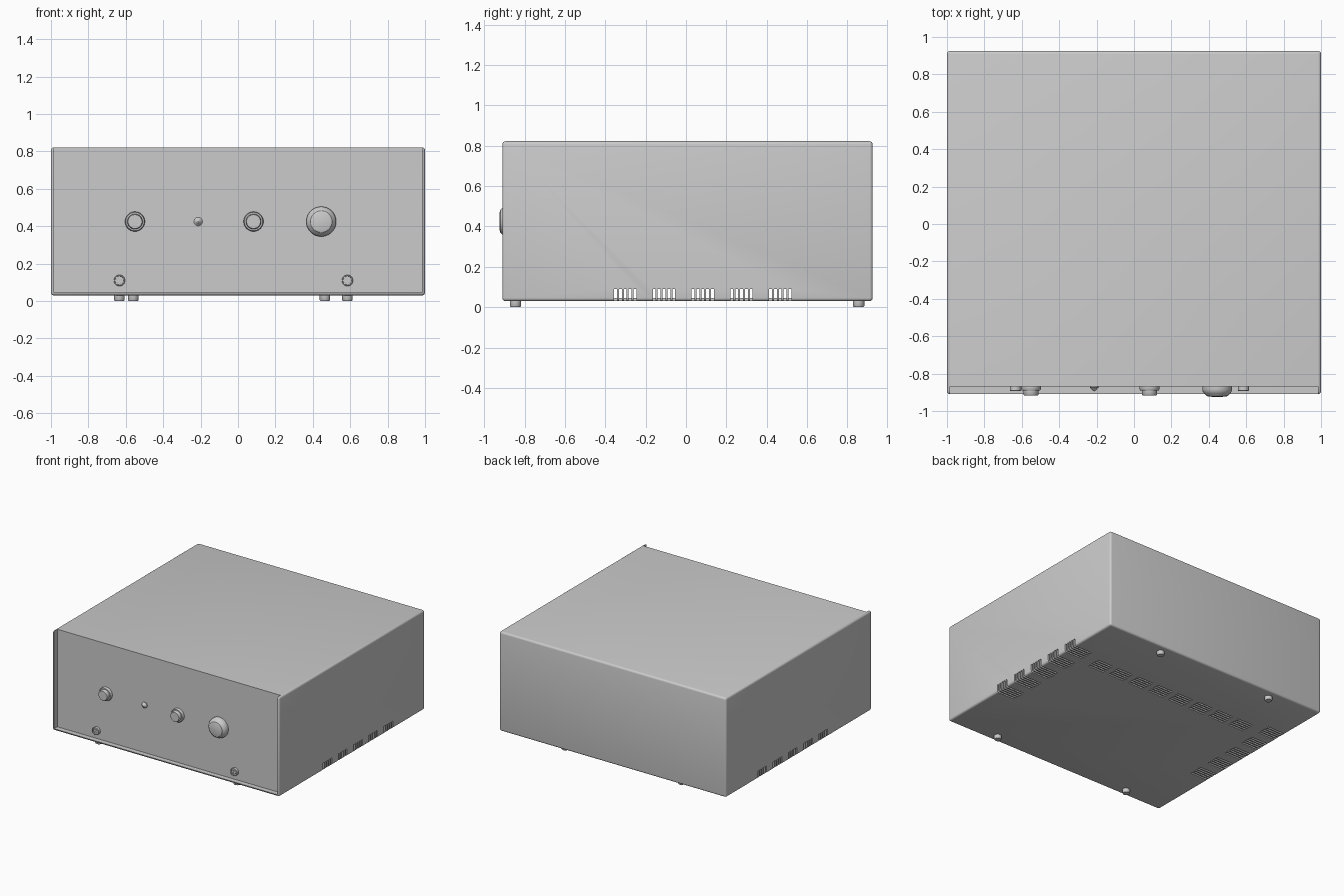
import bpy, bmesh, math
from mathutils import Matrix, Vector

if "Cube" in bpy.data.objects:
    bpy.data.objects.remove(bpy.data.objects["Cube"])

PANEL_Y = -0.87


def finish(name, bm, smooth=True):
    bmesh.ops.remove_doubles(bm, verts=bm.verts, dist=1e-5)
    bmesh.ops.recalc_face_normals(bm, faces=bm.faces)
    mesh = bpy.data.meshes.new(name)
    bm.to_mesh(mesh)
    bm.free()
    ob = bpy.data.objects.new(name, mesh)
    bpy.context.collection.objects.link(ob)
    bpy.ops.object.select_all(action='DESELECT')
    ob.select_set(True)
    bpy.context.view_layer.objects.active = ob
    if smooth:
        bpy.ops.object.shade_smooth_by_angle(angle=math.radians(35))
    return ob


def add_box(bm, lo, hi):
    lo, hi = Vector(lo), Vector(hi)
    size = hi - lo
    m = Matrix.Translation((lo + hi) / 2) @ Matrix.Diagonal((*size, 1))
    return bmesh.ops.create_cube(bm, size=1, matrix=m)['verts']


def lathe(name, profile, origin, forward=True, segs=40):
    """Revolve (radius, depth) points; depth runs to -y, or to -z for feet."""
    bm = bmesh.new()
    rings = []
    for r, d in profile:
        ring = []
        for i in range(segs):
            a = 2 * math.pi * i / segs
            u, v = r * math.cos(a), r * math.sin(a)
            ring.append(bm.verts.new((u, -d, v) if forward else (u, v, -d)))
        rings.append(ring)
    for a, b in zip(rings, rings[1:]):
        for i in range(segs):
            j = (i + 1) % segs
            bm.faces.new((a[i], a[j], b[j], b[i]))
    bm.faces.new(rings[0])
    bm.faces.new(rings[-1])
    ob = finish(name, bm)
    ob.location = origin
    return ob


def cut(target, cutter):
    mod = target.modifiers.new("cut", 'BOOLEAN')
    mod.operation = 'DIFFERENCE'
    mod.solver = 'EXACT'
    mod.object = cutter
    cutter.hide_render = True
    bpy.ops.object.select_all(action='DESELECT')
    bpy.context.view_layer.objects.active = target
    target.select_set(True)
    bpy.ops.object.modifier_apply(modifier=mod.name)
    bpy.data.objects.remove(cutter)


# Sheet metal case with rounded edges
bm = bmesh.new()
add_box(bm, (-1, -0.91, 0.03), (1, 0.925, 0.822))
bmesh.ops.bevel(bm, geom=bm.edges[:], offset=0.016, segments=4, profile=0.5,
                affect='EDGES')
case = finish("case", bm, smooth=False)

# Hollow inside, open at the front
bm = bmesh.new()
add_box(bm, (-0.984, -1.1, 0.045), (0.984, 0.909, 0.806))
cut(case, finish("cavity_cutter", bm, smooth=False))

# Top sheet stops at the front panel, the sides and bottom run past it
bm = bmesh.new()
add_box(bm, (-0.984, -1.1, 0.6), (0.984, PANEL_Y, 1.0))
cut(case, finish("top_edge_cutter", bm, smooth=False))

# Vent slots: wrapped round both lower side edges, and a row underneath
bm = bmesh.new()


def slot_group(x0, x1, yc, top):
    for k in range(-2, 3):
        y = yc + k * 0.024
        add_box(bm, (x0, y - 0.007, -0.05), (x1, y + 0.007, top))


for i in range(5):
    yc = -0.301 + 0.192 * i
    slot_group(0.84, 1.05, yc, 0.09)
    slot_group(-1.05, -0.84, yc, 0.09)
for i in range(8):
    xc = -0.665 + 0.19 * i
    slot_group(xc - 0.07, xc + 0.07, 0.415, 0.09)
cut(case, finish("vent_cutter", bm, smooth=False))
bpy.ops.object.shade_smooth_by_angle(angle=math.radians(35))

# Recessed front panel
bm = bmesh.new()
add_box(bm, (-0.984, PANEL_Y, 0.045), (0.984, PANEL_Y + 0.015, 0.806))
finish("front_panel", bm, smooth=False)

# Two stepped knobs
for name, x in (("left_knob", -0.551), ("middle_knob", 0.083)):
    lathe(name, [(0.053, 0), (0.053, 0.014), (0.049, 0.02), (0.041, 0.021),
                 (0.04, 0.042), (0.037, 0.046), (0.001, 0.046)],
          (x, PANEL_Y, 0.425))

# Large domed volume knob
lathe("volume_knob", [(0.08, 0), (0.08, 0.014), (0.077, 0.026), (0.07, 0.037),
                      (0.06, 0.045), (0.058, 0.049), (0.045, 0.053),
                      (0.001, 0.055)], (0.445, PANEL_Y, 0.425), segs=56)

# Pointed indicator lamp in its bezel
lathe("indicator_lamp", [(0.023, 0), (0.023, 0.005), (0.016, 0.01),
                         (0.012, 0.017), (0.001, 0.025)],
      (-0.213, PANEL_Y, 0.425), segs=24)

# Round sockets with four pins
for side, x in (("left", -0.634), ("right", 0.585)):
    lathe(side + "_socket", [(0.03, 0), (0.03, 0.02), (0.028, 0.022),
                             (0.024, 0.022), (0.023, 0.014), (0.001, 0.014)],
          (x, PANEL_Y, 0.11), segs=32)
    for i in range(4):
        a = math.pi / 4 + i * math.pi / 2
        lathe(f"{side}_socket_pin_{i + 1}",
              [(0.004, 0.012), (0.004, 0.02), (0.001, 0.021)],
              (x + 0.012 * math.cos(a), PANEL_Y, 0.11 + 0.012 * math.sin(a)),
              segs=10)

# Feet
for i, (x, y) in enumerate(((-0.634, -0.845), (0.585, -0.845),
                            (-0.56, 0.855), (0.465, 0.855))):
    lathe(f"foot_{i + 1}", [(0.028, 0), (0.028, 0.026), (0.024, 0.032),
                            (0.001, 0.032)], (x, y, 0.032),
          forward=False, segs=24)
